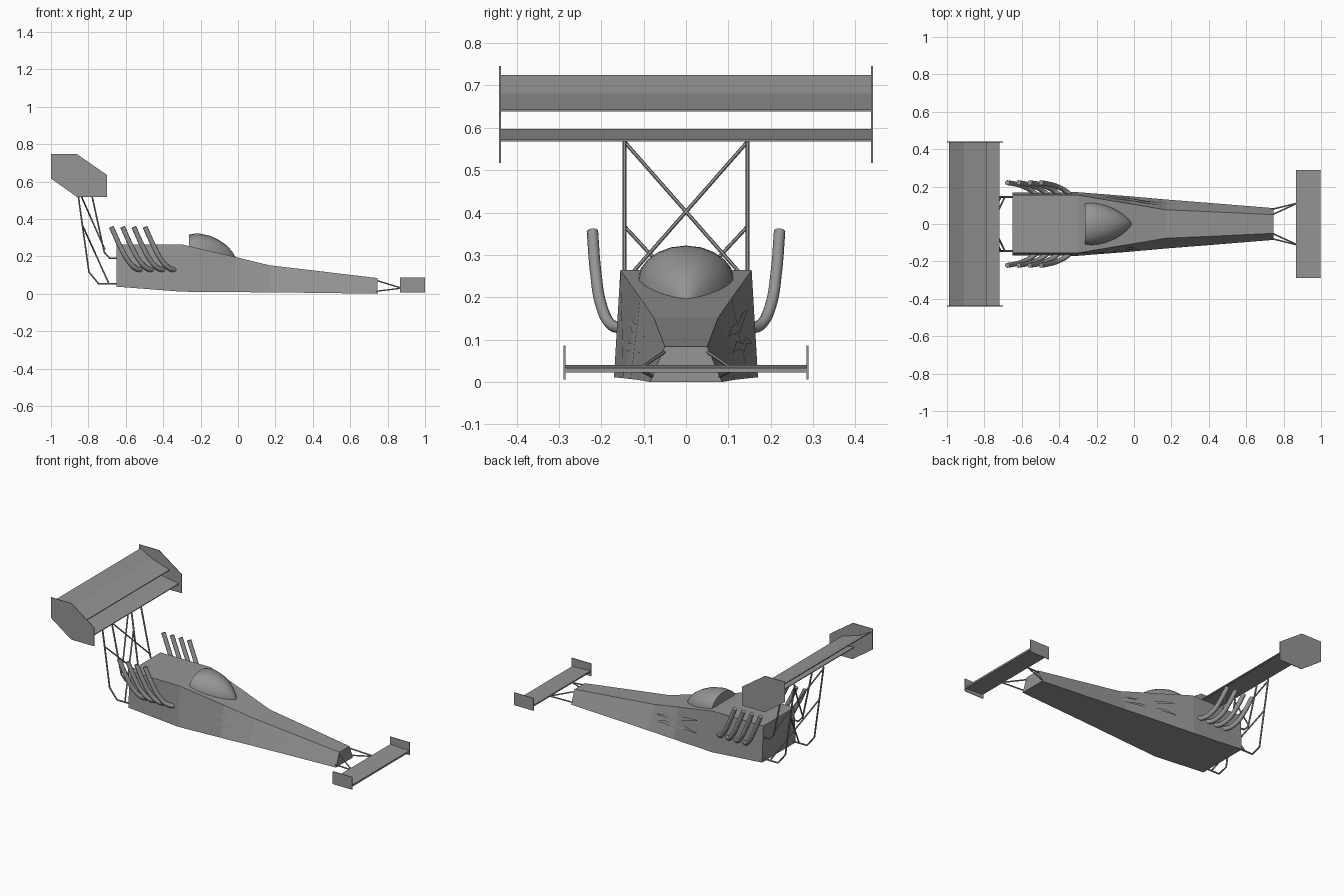
import bpy, bmesh, math

if "Cube" in bpy.data.objects:
    bpy.data.objects.remove(bpy.data.objects["Cube"])


def finish(name, bm, smooth=None):
    bmesh.ops.recalc_face_normals(bm, faces=bm.faces)
    me = bpy.data.meshes.new(name)
    bm.to_mesh(me)
    bm.free()
    ob = bpy.data.objects.new(name, me)
    bpy.context.collection.objects.link(ob)
    if smooth:
        shade(ob, smooth)
    return ob


def shade(ob, angle):
    bpy.ops.object.select_all(action='DESELECT')
    ob.select_set(True)
    bpy.context.view_layer.objects.active = ob
    bpy.ops.object.shade_smooth_by_angle(angle=math.radians(angle))


def loft(name, rings, smooth=None):
    """Skin closed rings of equal length and cap both ends."""
    bm = bmesh.new()
    vs = [[bm.verts.new(p) for p in r] for r in rings]
    n = len(rings[0])
    for a, b in zip(vs, vs[1:]):
        for i in range(n):
            j = (i + 1) % n
            bm.faces.new((a[i], a[j], b[j], b[i]))
    bm.faces.new(vs[0])
    bm.faces.new(vs[-1])
    return finish(name, bm, smooth)


def prism(name, profile, y0, y1):
    """Extrude an x-z profile along y."""
    return loft(name, [[(x, y, z) for x, z in profile] for y in (y0, y1)])


def tube(name, points, radius, curved=False):
    cu = bpy.data.curves.new(name, 'CURVE')
    cu.dimensions = '3D'
    cu.bevel_depth = radius
    cu.bevel_resolution = 3 if curved else 1
    cu.resolution_u = 5
    cu.use_fill_caps = True
    sp = cu.splines.new('BEZIER' if curved else 'POLY')
    pts = sp.bezier_points if curved else sp.points
    pts.add(len(points) - 1)
    for p, co in zip(pts, points):
        if curved:
            p.co = co
            p.handle_left_type = p.handle_right_type = 'AUTO'
        else:
            p.co = (*co, 1)
    tmp = bpy.data.objects.new(name + "_path", cu)
    bpy.context.collection.objects.link(tmp)
    dg = bpy.context.evaluated_depsgraph_get()
    me = bpy.data.meshes.new_from_object(tmp.evaluated_get(dg))
    bpy.data.objects.remove(tmp)
    ob = bpy.data.objects.new(name, me)
    bpy.context.collection.objects.link(ob)
    shade(ob, 50)
    return ob


# Body: x, top half width, top z, bottom half width, bottom z
BODY = [(-0.65, .155, .264, .168, .038), (-0.30, .155, .264, .17, .011),
        (-0.02, .108, .198, .148, .009), (0.17, .076, .152, .131, .007),
        (0.40, .066, .125, .113, .005), (0.745, .05, .084, .085, 0)]
loft("body", [[(x, -wb, zb), (x, wb, zb), (x, wt, zt), (x, -wt, zt)]
              for x, wt, zt, wb, zb in BODY])

# Cockpit canopy: x, half width, top z, as half ellipses sitting on the deck
CANOPY = [(-.262, .112, .316), (-.23, .113, .322), (-.20, .112, .321),
          (-.15, .100, .310), (-.10, .079, .287), (-.06, .054, .259),
          (-.03, .028, .225), (-.014, .006, .197)]
rings = []
for x, w, top in CANOPY:
    base = .192 - (x + .02) * .232
    rings.append([(x, w * math.cos(math.pi * i / 10),
                   base + (top - base) * math.sin(math.pi * i / 10))
                  for i in range(11)])
loft("canopy", rings, 45)


# Flame decals lying on the sloping body sides
def on_side(x, t, s):
    for a, b in zip(BODY, BODY[1:]):
        if x <= b[0]:
            k = (x - a[0]) / (b[0] - a[0])
            _, wt, zt, wb, zb = [p + (q - p) * k for p, q in zip(a, b)]
            return (x, s * (wb + (wt - wb) * t + .003), zb + (zt - zb) * t)


# x, lower and upper height as a fraction of the side
FLAMES = [[(-.18, .70, .72), (-.10, .65, .74), (-.02, .58, .69),
           (.06, .62, .73), (.11, .65, .70), (.16, .67, .68)],
          [(-.18, .35, .37), (-.10, .39, .47), (-.02, .33, .43),
           (.06, .41, .52), (.12, .42, .47), (.18, .42, .43)]]
for s, side in ((1, "left"), (-1, "right")):
    for k, strip in enumerate(FLAMES):
        bm = bmesh.new()
        cols = [[bm.verts.new(on_side(x, t, s)) for t in (lo, hi)] for x, lo, hi in strip]
        for a, b in zip(cols, cols[1:]):
            bm.faces.new((a[0], b[0], b[1], a[1]) if s < 0 else (a[1], b[1], b[0], a[0]))
        finish(f"flame_{side}_{k + 1}", bm, 60)

    # Exhaust pipes
    for i in range(4):
        d = -.06 * i
        tube(f"exhaust_{side}_{i + 1}",
             [(-.335 + d, s * .15, .127), (-.365 + d, s * .176, .135),
              (-.41 + d, s * .2, .181), (-.452 + d, s * .213, .258),
              (-.497 + d, s * .221, .357)], .0135, True)

    # Wing end plates
    prism(f"rear_end_plate_{side}",
          [(-1, .746), (-.86, .746), (-.7, .635), (-.7, .517), (-.86, .517), (-1, .616)],
          s * .437, s * .441)
    prism(f"front_end_plate_{side}",
          [(.865, .006), (1, .006), (1, .086), (.865, .086)], s * .285, s * .289)

    # Rear wing struts and crossed braces
    y = s * .145
    tube(f"rear_strut_{side}", [(-.862, y, .58), (-.797, y, .117), (-.745, y, .053),
                                (-.645, y, .053)], .005)
    tube(f"fore_strut_{side}", [(-.792, y, .576), (-.715, y, .222), (-.685, y, .189),
                                (-.645, y, .189)], .005)
    tube(f"upper_brace_{side}", [(-.858, y, .567), (-.712, -y, .237)], .0045)
    tube(f"lower_brace_{side}", [(-.832, y, .367), (-.69, -y, .054)], .0045)

    # Front wing stays
    tube(f"front_upper_stay_{side}", [(.735, s * .048, .073), (.875, s * .112, .03)], .004)
    tube(f"front_lower_stay_{side}", [(.735, s * .078, .013), (.875, s * .112, .03)], .004)

# Wing blades
prism("rear_wing", [(-.785, .638), (-.785, .643), (-.91, .681), (-.988, .725),
                    (-.988, .72), (-.91, .675)], -.438, .438)
prism("rear_wing_lower_blade", [(-.72, .568), (-.72, .573), (-.79, .584), (-.87, .597),
                                (-.87, .592), (-.79, .577)], -.438, .438)
prism("front_wing", [(.867, .031), (.867, .04), (.998, .033), (.998, .022)], -.286, .286)

# Dark grey paint on every part
paint = bpy.data.materials.new("dark_grey")
paint.diffuse_color = (.3, .3, .3, 1)
paint.use_nodes = True
paint.node_tree.nodes["Principled BSDF"].inputs["Base Color"].default_value = paint.diffuse_color
for ob in bpy.data.objects:
    ob.data.materials.clear()
    ob.data.materials.append(paint)
